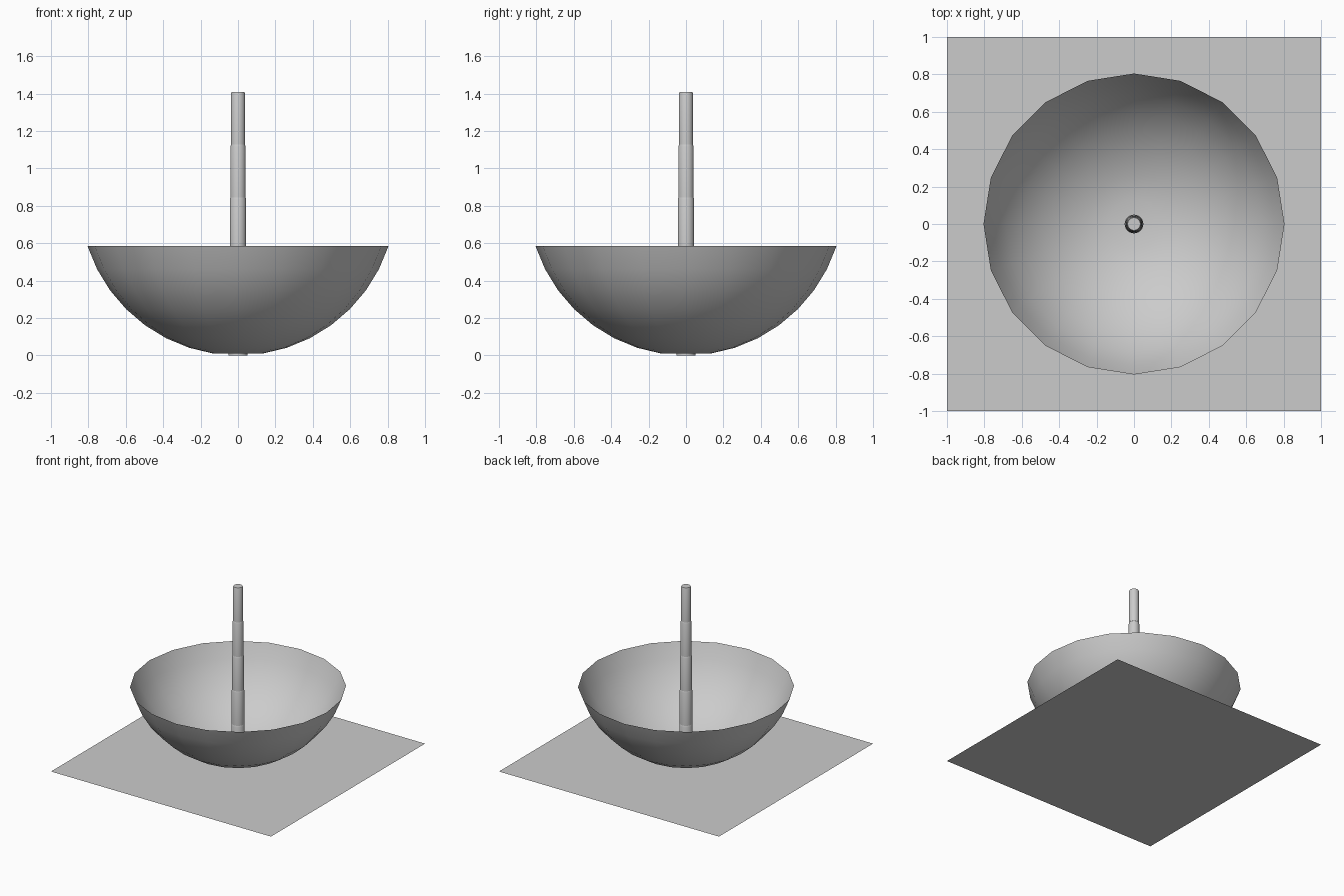
import bpy, bmesh, math

if "Cube" in bpy.data.objects:
    bpy.data.objects.remove(bpy.data.objects["Cube"])


def lathe(name, profile, sides, cap_start=False, cap_end=False):
    """Revolve (radius, z) points around z, optionally closing the ends."""
    bm = bmesh.new()
    rings = [[bm.verts.new((r * math.cos(2 * math.pi * i / sides),
                            r * math.sin(2 * math.pi * i / sides), z))
              for i in range(sides)] for r, z in profile]
    for a, b in zip(rings, rings[1:]):
        for i in range(sides):
            j = (i + 1) % sides
            bm.faces.new((a[i], a[j], b[j], b[i]))
    if cap_start:
        bm.faces.new(rings[0][::-1])
    if cap_end:
        bm.faces.new(rings[-1])
    mesh = bpy.data.meshes.new(name)
    bm.to_mesh(mesh)
    bm.free()
    obj = bpy.data.objects.new(name, mesh)
    bpy.context.collection.objects.link(obj)
    bpy.ops.object.select_all(action='DESELECT')
    bpy.context.view_layer.objects.active = obj
    obj.select_set(True)
    bpy.ops.object.shade_smooth_by_angle(angle=math.radians(35))
    return obj


# Square base sheet
bpy.ops.mesh.primitive_plane_add(size=2)
bpy.context.object.name = "base_sheet"

# Bowl: lower part of a 20-sided sphere, flattened underneath
R = 0.846
angles = [math.radians(9 * k) for k in range(1, 9)]
lathe("bowl", [(R * math.sin(a), R * (1 - math.cos(a))) for a in angles],
      20, cap_start=True)

# Telescoping central rod: five sections, each with a chamfered top
section = 1.41 / 5
for k in range(5):
    r = 0.05 - 0.003 * k
    z0, z1 = section * k, section * (k + 1)
    lathe(f"rod_section_{k + 1}",
          [(r, z0), (r, z1 - 0.012), (r - 0.004, z1)], 24,
          cap_start=(k == 0), cap_end=True)
